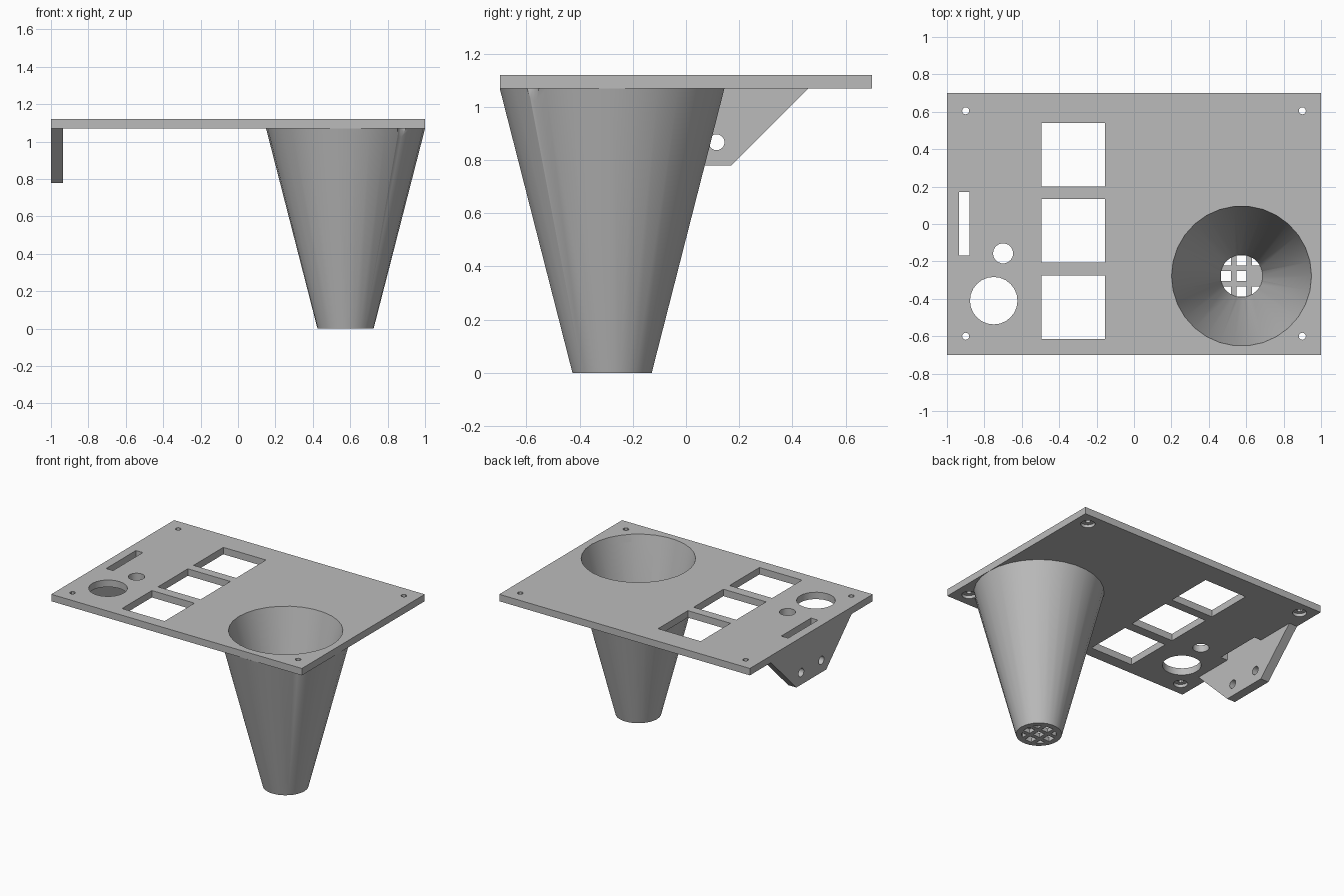
import bpy
from math import radians

cube = bpy.data.objects.get("Cube")
if cube:
    bpy.data.objects.remove(cube, do_unlink=True)

grey = bpy.data.materials.new("plain grey")
grey.use_nodes = True
grey.diffuse_color = (0.5, 0.5, 0.5, 1)
grey.node_tree.nodes["Principled BSDF"].inputs["Base Color"].default_value = grey.diffuse_color

PLATE_Z, TOP_Z = 1.07, 1.12
FUNNEL = (0.575, -0.278)
SCREWS = [(x, y) for x in (-0.9, 0.9) for y in (-0.6, 0.605)]


def finish(name):
    obj = bpy.context.object
    obj.name = name
    obj.data.materials.append(grey)
    return obj


def box(name, x0, x1, y0, y1, z0, z1):
    bpy.ops.mesh.primitive_cube_add(
        size=1, location=((x0 + x1) / 2, (y0 + y1) / 2, (z0 + z1) / 2))
    bpy.context.object.scale = (x1 - x0, y1 - y0, z1 - z0)
    bpy.ops.object.transform_apply(location=False, rotation=False, scale=True)
    return finish(name)


def frustum(name, centre, r0, r1, z0, z1, sides=30):
    bpy.ops.mesh.primitive_cone_add(
        vertices=sides, radius1=r0, radius2=r1, depth=z1 - z0,
        location=(*centre, (z0 + z1) / 2), rotation=(0, 0, radians(-90)))
    return finish(name)


def cut(target, cutter, operation='DIFFERENCE'):
    cutter.hide_render = True
    mod = target.modifiers.new("cut", 'BOOLEAN')
    mod.operation = operation
    mod.solver = 'EXACT'
    mod.object = cutter
    bpy.ops.object.select_all(action='DESELECT')
    bpy.context.view_layer.objects.active = target
    target.select_set(True)
    bpy.ops.object.modifier_apply(modifier=mod.name)
    bpy.data.objects.remove(cutter, do_unlink=True)


def smooth(obj):
    bpy.ops.object.select_all(action='DESELECT')
    bpy.context.view_layer.objects.active = obj
    obj.select_set(True)
    bpy.ops.object.shade_smooth_by_angle(angle=radians(30))


# Flat panel with square windows, slot and round holes
panel = box("panel", -1, 1, -0.7, 0.7, PLATE_Z, TOP_Z)
for y in (-0.615, -0.205, 0.2):
    cut(panel, box("window_cutter", -0.495, -0.155, y, y + 0.34, 1, 1.2))
cut(panel, box("slot_cutter", -0.935, -0.88, -0.168, 0.172, 1, 1.2))
for centre, r, sides in (((-0.75, -0.41), 0.127, 24), ((-0.7, -0.157), 0.054, 18)):
    cut(panel, frustum("hole_cutter", centre, r, r, 1, 1.2, sides))

# Funnel body, hollow with a thin floor
funnel = frustum("funnel", FUNNEL, 0.15, 0.425, 0, PLATE_Z)
for part in (funnel, panel):
    cut(part, frustum("bore_cutter", FUNNEL, 0.113, 0.379, 0.03, 1.14))

# Grid of square drain holes, clipped to the round floor
step = 0.083
for i in (-1, 0, 1):
    for j in (-1, 0, 1):
        x, y = FUNNEL[0] + i * step, FUNNEL[1] + j * step
        drain = box("drain_cutter", x - 0.027, x + 0.027, y - 0.027, y + 0.027, -0.05, 0.05)
        cut(drain, frustum("drain_clip", FUNNEL, 0.113, 0.113, -0.1, 0.1), 'INTERSECT')
        cut(funnel, drain)

# Screw holes with head recesses underneath
for centre in SCREWS:
    cut(panel, frustum("screw_cutter", centre, 0.019, 0.019, 1, 1.2, 12))
    cut(panel, frustum("recess_cutter", centre, 0.047, 0.047, 1, PLATE_Z + 0.022, 20))
cut(funnel, frustum("recess_cutter", SCREWS[2], 0.047, 0.047, 0.98, 1.1, 20))

# Side bracket: a tapered plate hanging under the panel edge
bracket = box("side_bracket", -1, -0.935, -0.46, 0.46, 0.78, PLATE_Z)
for v in bracket.data.vertices:
    if v.co.z < 0:
        v.co.y *= 0.17 / 0.46
for y in (-0.115, 0.115):
    bpy.ops.mesh.primitive_cylinder_add(
        vertices=16, radius=0.03, depth=0.3, location=(-0.967, y, 0.867),
        rotation=(0, radians(90), 0))
    cut(bracket, finish("bolt_cutter"))

for obj in (panel, funnel, bracket):
    smooth(obj)
